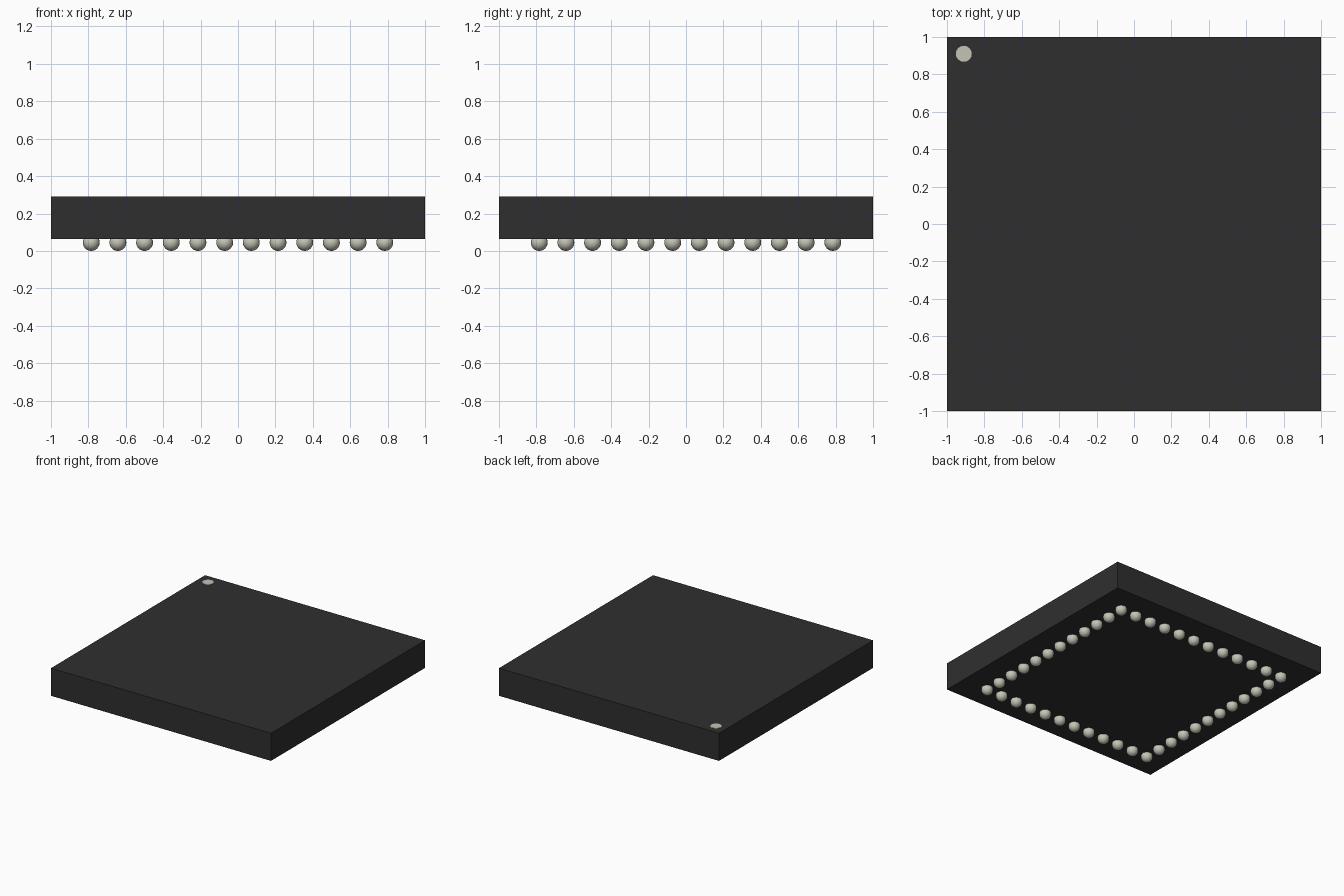
import bpy
import bmesh
from mathutils import Matrix

cube = bpy.data.objects.get("Cube")
if cube:
    bpy.data.objects.remove(cube, do_unlink=True)

BODY_BOTTOM, BODY_TOP = 0.063, 0.29
BALL_RADIUS = 0.045
BALLS_PER_SIDE = 12
RING = 0.785  # distance of each ball row from the centre


def make_material(name, colour, roughness):
    mat = bpy.data.materials.new(name)
    mat.use_nodes = True
    mat.diffuse_color = colour
    bsdf = next(n for n in mat.node_tree.nodes if n.type == 'BSDF_PRINCIPLED')
    bsdf.inputs["Base Color"].default_value = colour
    bsdf.inputs["Roughness"].default_value = roughness
    return mat


def make_object(name, bm, mat, smooth=False):
    mesh = bpy.data.meshes.new(name)
    for face in bm.faces:
        face.smooth = smooth
    bm.to_mesh(mesh)
    bm.free()
    mesh.materials.append(mat)
    obj = bpy.data.objects.new(name, mesh)
    bpy.context.collection.objects.link(obj)
    return obj


black = make_material("black plastic", (0.028, 0.028, 0.028, 1), 0.6)
solder = make_material("solder grey", (0.55, 0.55, 0.47, 1), 0.5)

# Flat square package
bm = bmesh.new()
height = BODY_TOP - BODY_BOTTOM
bmesh.ops.create_cube(
    bm, size=1,
    matrix=Matrix.Translation((0, 0, BODY_BOTTOM + height / 2))
    @ Matrix.Diagonal((2, 2, height, 1)))
make_object("package_body", bm, black)

# Round corner mark on the top face
bm = bmesh.new()
bmesh.ops.create_cone(
    bm, cap_ends=True, segments=16, radius1=0.043, radius2=0.043, depth=0.004,
    matrix=Matrix.Translation((-0.91, 0.91, BODY_TOP)))
make_object("corner_mark", bm, solder)

# Single square ring of contact balls on the underside
bm = bmesh.new()
last = BALLS_PER_SIDE - 1
for i in range(BALLS_PER_SIDE):
    for j in range(BALLS_PER_SIDE):
        if i in (0, last) or j in (0, last):
            x = RING * (2 * i / last - 1)
            y = RING * (2 * j / last - 1)
            bmesh.ops.create_uvsphere(
                bm, u_segments=20, v_segments=12, radius=BALL_RADIUS,
                matrix=Matrix.Translation((x, y, BALL_RADIUS)))
make_object("contact_balls", bm, solder, smooth=True)
